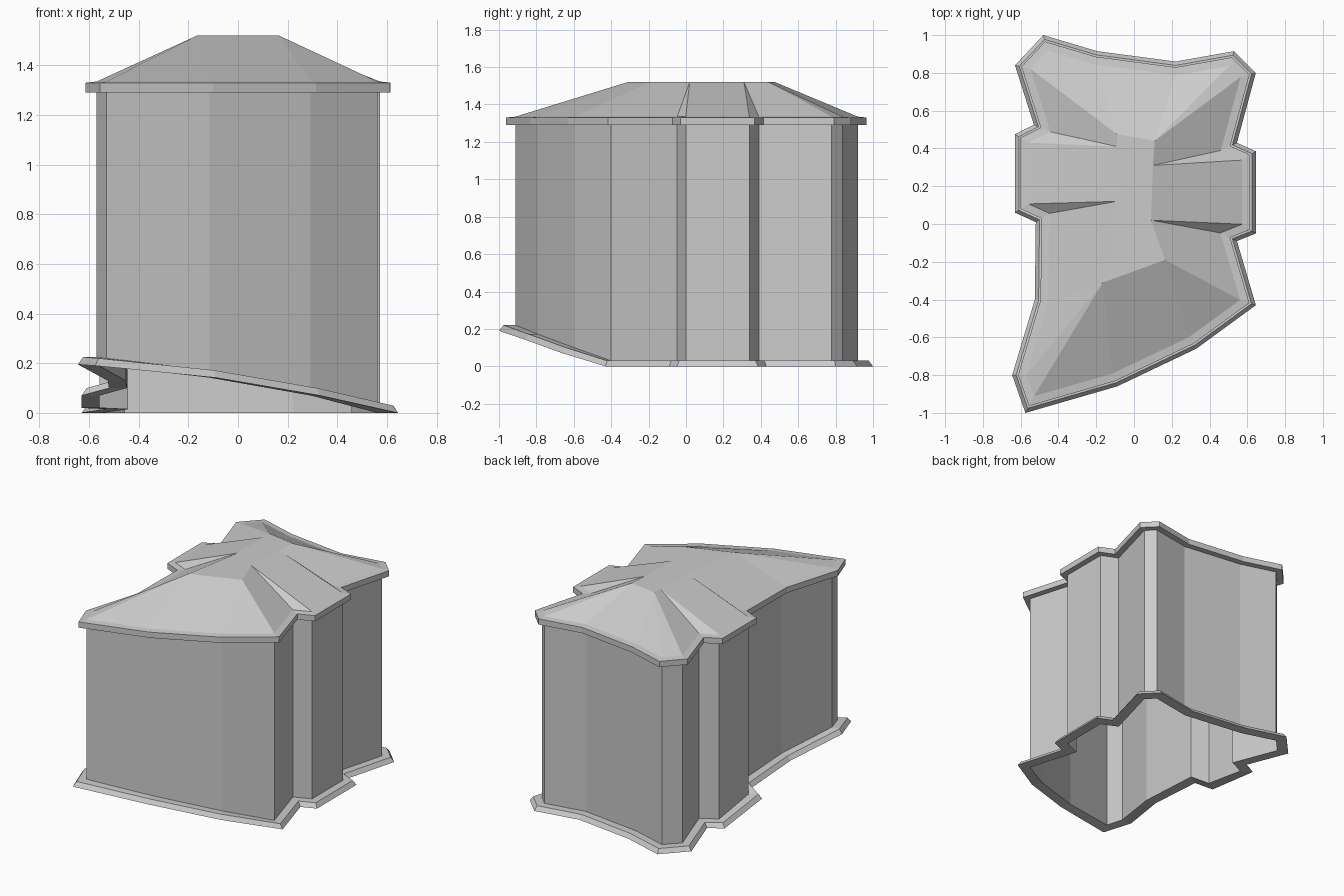
import bpy, bmesh
from mathutils import Vector

if "Cube" in bpy.data.objects:
    bpy.data.objects.remove(bpy.data.objects["Cube"])

# Footprint, clockwise from the back left corner: x, y
PLAN = [(-.48, 1), (-.195, .915), (.22, .86), (.53, .915), (.645, .8),
        (.545, .43), (.645, .385), (.645, -.05), (.545, -.09), (.645, -.43),
        (.33, -.66), (-.09, -.86), (-.575, -1), (-.645, -.8), (-.525, -.4),
        (-.52, .01), (-.63, .06), (-.63, .475), (-.53, .525), (-.63, .84)]
# Ground height under the sloping front and left side, by footprint index
GROUND = {10: .07, 11: .142, 12: .19, 13: .195, 14: .13, 15: .1, 16: .07, 17: .02, 18: .015}
# Flat roof top corners and how many footprint points run up to each
TOP = [((-.09, .475), 2), ((.11, .44), 3), ((.1, .31), 2), ((.09, .02), 2),
       ((.165, -.19), 2), ((-.165, -.31), 4), ((-.09, .12), 2), ((-.09, .41), 2), ((-.09, .475), 1)]


def inset(d):
    """Footprint moved inward by d with mitred corners."""
    pts = [Vector(p) for p in PLAN]
    out = []
    for i, p in enumerate(pts):
        a = (p - pts[i - 1]).normalized()
        b = (pts[(i + 1) % len(pts)] - p).normalized()
        n, m = Vector((a.y, -a.x)), Vector((b.y, -b.x))
        out.append(p + (n + m) * d / (1 + n.dot(m)))
    return out


def level(d, z):
    return [(p.x, p.y, z) for p in inset(d)]


def sloped(d, z):
    return [(p.x, p.y, z + GROUND.get(i, 0)) for i, p in enumerate(inset(d))]


def loft(name, rings, cap=False):
    """Skin a stack of closed rings."""
    bm = bmesh.new()
    rows = [[bm.verts.new(p) for p in r] for r in rings]
    n = len(PLAN)
    for lo, hi in zip(rows, rows[1:]):
        for i in range(n):
            j = (i + 1) % n
            bm.faces.new((lo[j], lo[i], hi[i], hi[j]))
    if cap:
        bm.faces.new(rows[-1][::-1])
    bmesh.ops.remove_doubles(bm, verts=bm.verts, dist=.0005)
    me = bpy.data.meshes.new(name)
    bm.to_mesh(me)
    bm.free()
    ob = bpy.data.objects.new(name, me)
    bpy.context.collection.objects.link(ob)


WALL, EAVE = .072, .03

# Plinth following the ground, open underneath
loft("plinth", [sloped(WALL, 0), sloped(0, 0), sloped(.02, .03), sloped(WALL, .03)])

# Hollow walls
loft("walls", [sloped(WALL, 0), level(WALL, 1.29)])

# Cornice and hipped roof with a flat top
top = [(x, y, 1.52) for (x, y), k in TOP for _ in range(k)]
loft("roof", [level(WALL, 1.29), level(EAVE, 1.29), level(EAVE, 1.33),
              level(WALL, 1.335), top], cap=True)
